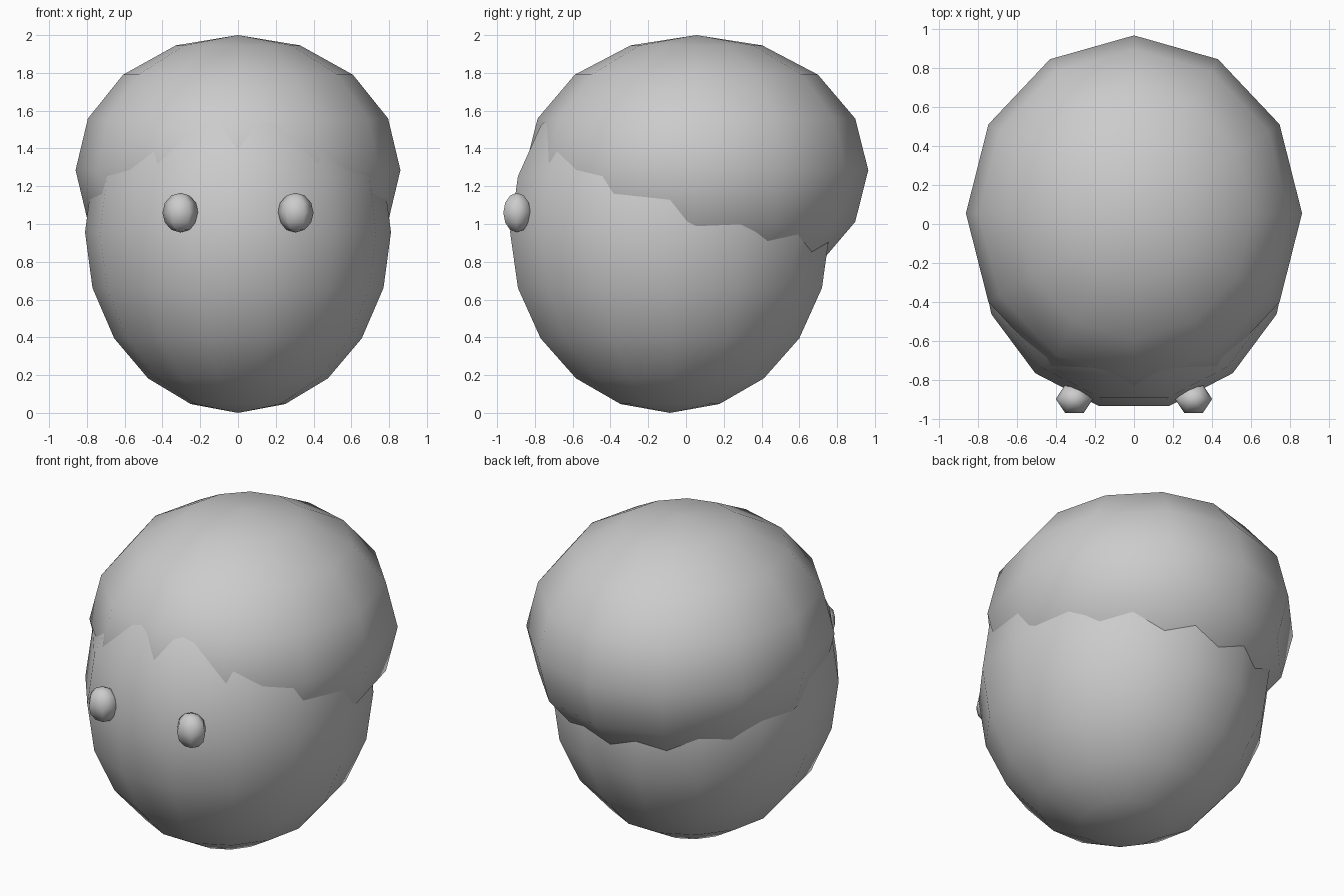
import bpy, bmesh, math

if "Cube" in bpy.data.objects:
    bpy.data.objects.remove(bpy.data.objects["Cube"])

grey = bpy.data.materials.new("light_grey")
grey.diffuse_color = (0.6, 0.6, 0.6, 1)
grey.use_nodes = True
grey.node_tree.nodes["Principled BSDF"].inputs["Base Color"].default_value = grey.diffuse_color


def ellipsoid(name, centre, radii, segments, rings):
    """Smooth low-poly ellipsoid, first meridian on +x, poles on z."""
    bm = bmesh.new()
    rows = []
    for r in range(1, rings):
        p = math.pi * r / rings
        rows.append([bm.verts.new((
            radii[0] * math.sin(p) * math.cos(math.tau * s / segments),
            radii[1] * math.sin(p) * math.sin(math.tau * s / segments),
            radii[2] * math.cos(p))) for s in range(segments)])
    top = bm.verts.new((0, 0, radii[2]))
    bottom = bm.verts.new((0, 0, -radii[2]))
    for s in range(segments):
        n = (s + 1) % segments
        bm.faces.new((top, rows[0][s], rows[0][n]))
        bm.faces.new((bottom, rows[-1][n], rows[-1][s]))
        for a, b in zip(rows, rows[1:]):
            bm.faces.new((a[s], b[s], b[n], a[n]))
    for f in bm.faces:
        f.smooth = True
    mesh = bpy.data.meshes.new(name)
    bm.to_mesh(mesh)
    bm.free()
    mesh.materials.append(grey)
    ob = bpy.data.objects.new(name, mesh)
    ob.location = centre
    bpy.context.collection.objects.link(ob)
    return ob


# head, and the hair cap that overlaps its upper back
ellipsoid("head", (0, -0.085, 0.957), (0.81, 0.868, 0.957), 14, 10)
ellipsoid("hair", (0, 0.055, 1.285), (0.86, 0.91, 0.715), 12, 8)

# eyes
for side, label in ((-1, "right"), (1, "left")):
    ellipsoid("eye_" + label, (side * 0.305, -0.895, 1.06),
              (0.095, 0.083, 0.105), 6, 6)
